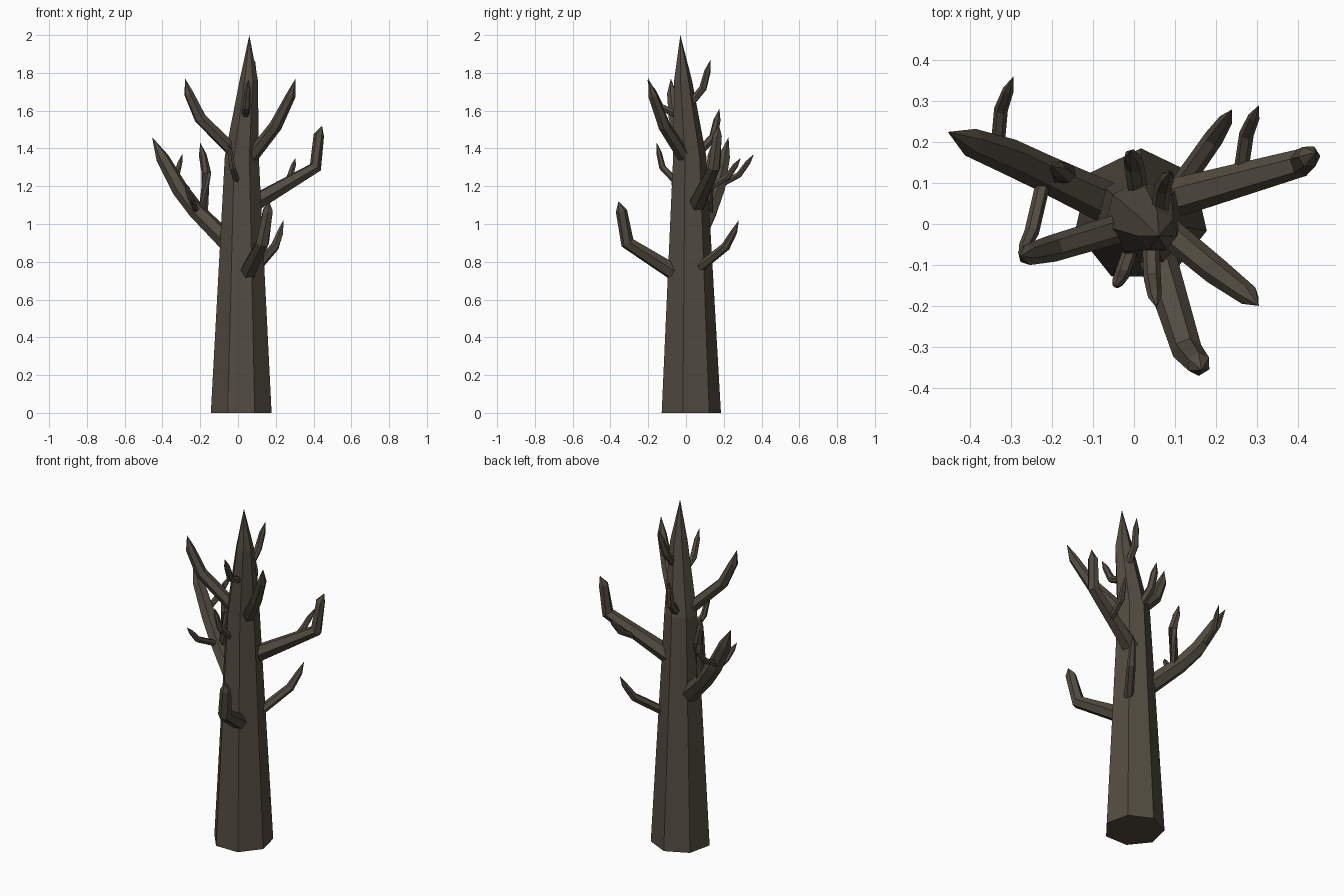
import bpy, bmesh, math
from mathutils import Vector

bark = bpy.data.materials.new("bark")
bark.diffuse_color = (0.085, 0.072, 0.052, 1)


def finish(name, bm):
    bmesh.ops.recalc_face_normals(bm, faces=bm.faces)
    me = bpy.data.meshes.new(name)
    bm.to_mesh(me)
    bm.free()
    me.materials.append(bark)
    ob = bpy.data.objects.new(name, me)
    bpy.context.collection.objects.link(ob)
    return ob


def skin(bm, rings, tip):
    """Join rings of points into a closed tube ending in a point."""
    vs = [[bm.verts.new(p) for p in r] for r in rings]
    n = len(vs[0])
    for a, b in zip(vs, vs[1:]):
        for i in range(n):
            bm.faces.new((a[i], a[(i + 1) % n], b[(i + 1) % n], b[i]))
    t = bm.verts.new(tip)
    for i in range(n):
        bm.faces.new((vs[-1][i], vs[-1][(i + 1) % n], t))
    bm.faces.new(vs[0][::-1])


def branch(name, pts, radii, sides=6):
    """Tapered tube along pts; the last point is the sharp tip."""
    pts = [Vector(p) for p in pts]
    rings = []
    for i, r in enumerate(radii):
        d = (pts[i + 1] - pts[i]).normalized()
        if i:
            d = (d + (pts[i] - pts[i - 1]).normalized()).normalized()
        side = Vector((-d.y, d.x, 0)).normalized()
        up = d.cross(side)
        rings.append([pts[i] + r * (math.cos(a) * side + math.sin(a) * up)
                      for a in (math.tau * k / sides for k in range(sides))])
    bm = bmesh.new()
    skin(bm, rings, pts[-1])
    return finish(name, bm)


# Trunk: seven-sided taper, leaning slightly near the top
bm = bmesh.new()
levels = [(0.017, 0.02, 0, 0.165), (0.02, 0.015, 1.36, 0.092), (0.057, -0.018, 1.76, 0.05)]
skin(bm, [[(x + r * math.cos(math.pi / 2 + math.tau * k / 7),
            y + r * math.sin(math.pi / 2 + math.tau * k / 7), z) for k in range(7)]
          for x, y, z, r in levels], (0.06, -0.03, 2.0))
finish("trunk", bm)

# Main branches
branch("front_branch", [(0.045, -0.04, 0.73), (0.13, -0.31, 0.9), (0.158, -0.342, 1.07),
                        (0.165, -0.357, 1.12)], [0.047, 0.037, 0.03])
branch("left_branch", [(-0.04, 0.04, 0.89), (-0.22, 0.125, 1.07), (-0.305, 0.165, 1.18),
                       (-0.40, 0.2, 1.35), (-0.455, 0.225, 1.46)], [0.052, 0.045, 0.044, 0.035])
branch("right_branch", [(0.05, 0.05, 1.09), (0.41, 0.15, 1.3), (0.428, 0.165, 1.47),
                        (0.445, 0.175, 1.52)], [0.05, 0.034, 0.028])
branch("upper_left_branch", [(0.0, 0.0, 1.36), (-0.2, -0.06, 1.56), (-0.26, -0.075, 1.69),
                             (-0.28, -0.08, 1.77)], [0.036, 0.033, 0.026])
branch("upper_right_branch", [(0.06, 0.0, 1.34), (0.2, -0.115, 1.52), (0.28, -0.175, 1.68),
                              (0.305, -0.2, 1.77)], [0.036, 0.034, 0.026])
branch("back_branch", [(0.09, 0.06, 0.76), (0.195, 0.21, 0.88), (0.225, 0.255, 0.96),
                       (0.24, 0.28, 1.02)], [0.026, 0.024, 0.017])

# Small twigs: start, bend, tip, thickness
twigs = {
    "left_twig_back": ((-0.335, 0.17, 1.2), (-0.325, 0.28, 1.26), (-0.295, 0.36, 1.37), 0.017),
    "left_twig_up": ((-0.185, 0.12, 1.05), (-0.167, 0.125, 1.27), (-0.2, 0.14, 1.43), 0.026),
    "left_twig_front": ((-0.215, 0.13, 1.06), (-0.25, -0.02, 1.135), (-0.28, -0.08, 1.22), 0.018),
    "right_twig": ((0.26, 0.12, 1.19), (0.275, 0.22, 1.25), (0.305, 0.29, 1.35), 0.018),
    "trunk_twig_front": ((0.0, -0.04, 1.21), (-0.03, -0.125, 1.3), (-0.047, -0.155, 1.43), 0.018),
    "trunk_twig_top": ((0.04, -0.03, 1.57), (0.045, -0.135, 1.62), (0.055, -0.205, 1.765), 0.021),
    "trunk_twig_back_top": ((0.06, 0.01, 1.62), (0.07, 0.09, 1.72), (0.09, 0.13, 1.87), 0.021),
    "trunk_twig_back": ((0.015, 0.05, 1.36), (0.0, 0.145, 1.46), (-0.01, 0.177, 1.61), 0.024),
}
for name, (a, b, c, r) in twigs.items():
    near = Vector(b).lerp(Vector(c), 0.6)
    branch(name, [a, b, near, c], [r, r, r * 0.8])
